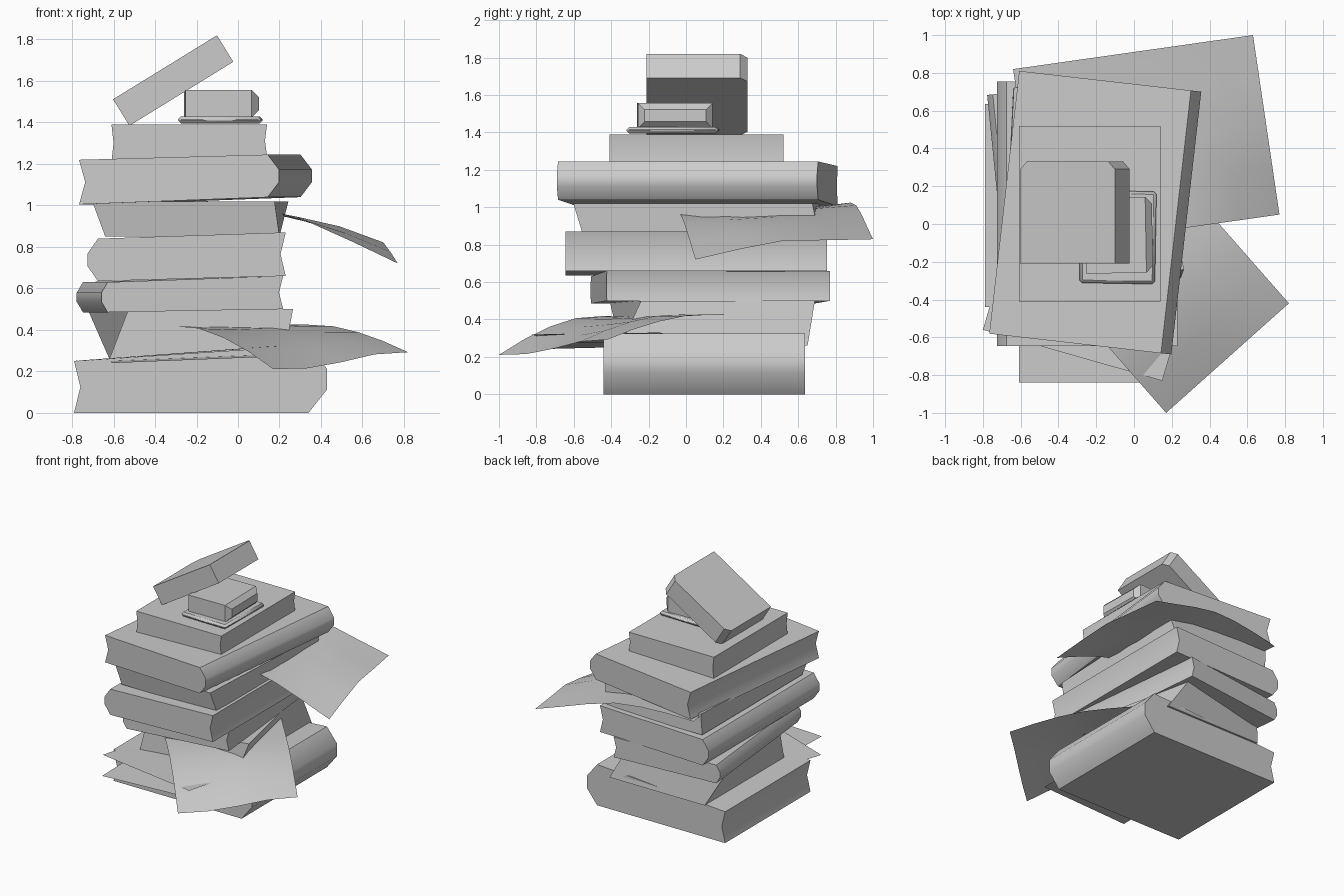
import bpy, bmesh, math
from mathutils import Vector, Matrix

if "Cube" in bpy.data.objects:
    bpy.data.objects.remove(bpy.data.objects["Cube"])


def finish(name, bm, angle=40):
    bmesh.ops.recalc_face_normals(bm, faces=bm.faces)
    me = bpy.data.meshes.new(name)
    bm.to_mesh(me)
    bm.free()
    ob = bpy.data.objects.new(name, me)
    bpy.context.collection.objects.link(ob)
    bpy.ops.object.select_all(action='DESELECT')
    ob.select_set(True)
    bpy.context.view_layer.objects.active = ob
    bpy.ops.object.shade_smooth_by_angle(angle=math.radians(angle))
    return ob


def side(x, sign, z0, z1, b):
    # positive b: rounded spine, negative b: hollow page edge
    h = z1 - z0
    if b > 0:
        return [(x - sign * b, z0), (x, z0 + .35 * h), (x, z0 + .65 * h), (x - sign * b, z1)]
    return [(x, z0), (x + sign * b, z0 + .5 * h), (x, z1)]


def book(name, x0, x1, y0, y1, left, right, bl, br, rot=0):
    """Side profile swept along y; left/right are (bottom, top) heights."""
    cx, cy = (x0 + x1) / 2, (y0 + y1) / 2
    prof = side(x1 - cx, 1, *right, br) + side(x0 - cx, -1, *left, bl)[::-1]
    m = Matrix.Translation((cx, cy, 0)) @ Matrix.Rotation(math.radians(rot), 4, 'Z')
    bm = bmesh.new()
    rings = [[bm.verts.new(m @ Vector((x, y - cy, z))) for x, z in prof] for y in (y0, y1)]
    n = len(prof)
    for i in range(n):
        j = (i + 1) % n
        bm.faces.new((rings[0][i], rings[0][j], rings[1][j], rings[1][i]))
    bm.faces.new(rings[0])
    bm.faces.new(rings[1])
    return finish(name, bm)


def loft_box(name, lower, upper):
    """Block between two rotated rectangles (cx, cy, w, l, z, degrees)."""
    bm = bmesh.new()
    rings = []
    for cx, cy, w, l, z, deg in (lower, upper):
        m = Matrix.Translation((cx, cy, z)) @ Matrix.Rotation(math.radians(deg), 4, 'Z')
        rings.append([bm.verts.new(m @ Vector((sx * w / 2, sy * l / 2, 0)))
                      for sx, sy in ((-1, -1), (1, -1), (1, 1), (-1, 1))])
    for i in range(4):
        j = (i + 1) % 4
        bm.faces.new((rings[0][i], rings[0][j], rings[1][j], rings[1][i]))
    bm.faces.new(rings[0])
    bm.faces.new(rings[1])
    return finish(name, bm)


def sheet(name, corner, u, v, height, nu=6, nv=4):
    """Loose page: corner + s*u + t*v with a bending height."""
    bm = bmesh.new()
    g = [[bm.verts.new((corner[0] + s / nu * u[0] + t / nv * v[0],
                        corner[1] + s / nu * u[1] + t / nv * v[1],
                        height(s / nu, t / nv))) for t in range(nv + 1)] for s in range(nu + 1)]
    for s in range(nu):
        for t in range(nv):
            bm.faces.new((g[s][t], g[s + 1][t], g[s + 1][t + 1], g[s][t + 1]))
    return finish(name, bm)


def rounded_block(name, centre, size, bevel, rot=(0, 0, 0), pick=lambda e: True):
    bm = bmesh.new()
    bmesh.ops.create_cube(bm, size=1)
    bmesh.ops.scale(bm, vec=size, verts=bm.verts)
    bmesh.ops.bevel(bm, geom=[e for e in bm.edges if pick(e)], offset=bevel,
                    segments=1, affect='EDGES')
    ob = finish(name, bm)
    ob.location = centre
    ob.rotation_euler = [math.radians(a) for a in rot]
    return ob


# Stack of books, bottom to top
book("bottom_book", -.79, .43, -.44, .635, (0, .25), (0, .325), -.03, .09)
loft_box("twisted_book", (-.20, .15, .84, 1.0, .26, 0), (-.23, .14, .81, .95, .50, 12))
book("third_book", -.72, .16, -.47, .73, (.485, .63), (.50, .66), .03, -.02, 5.7)
book("fourth_book", -.725, .23, -.645, .755, (.635, .84), (.66, .87), .05, -.025)
loft_box("fifth_book", (-.22, .08, .84, 1.26, .85, 0), (-.23, .06, .88, 1.28, 1.02, -3))
book("sixth_book", -.69, .28, -.64, .76, (1.005, 1.22), (1.04, 1.245), -.03, .055, -6.5)
book("seventh_book", -.61, .14, -.41, .52, (1.21, 1.39), (1.235, 1.39), -.01, -.01)

# Small items on top
rounded_block("small_tray", (-.085, -.07, 1.412), (.40, .49, .035), .015, (0, 0, -1))
rounded_block("small_box", (-.08, -.06, 1.49), (.355, .40, .135), .035, (0, 0, 1),
              lambda e: sum(v.co.x for v in e.verts) > .3)
rounded_block("leaning_box", (-.3125, .06, 1.602), (.588, .54, .15), .04, (0, -31.6, 0),
              lambda e: sum(v.co.y for v in e.verts) > .5
              and abs(e.verts[0].co.x - e.verts[1].co.x) < .01)

# Loose pages, bending down outside the stack
sheet("upper_page", (-.64, .82), (1.27, .18), (.14, -.95),
      lambda s, t: 1.0 - .02 * t - max(0, s - .45) ** 1.5 * (.36 + .22 * t)
      + .025 * math.sin(s * 5) * math.cos(t * 6))
sheet("lower_page", (.10, .40), (.72, -.82), (-.65, -.58),
      lambda s, t: .425 - .01 * t - max(0, s - .4) ** 1.6 * (.3 + .18 * t)
      + .012 * math.sin(t * 7) * s)
sheet("slanted_page", (-.80, -.56), (.95, -.27), (.2, .69),
      lambda s, t: .25 + .07 * s + .01 * t, 4, 3)
sheet("front_page", (-.61, -.84), (.75, 0), (0, .8),
      lambda s, t: .24 + .03 * s + .02 * t, 4, 3)
